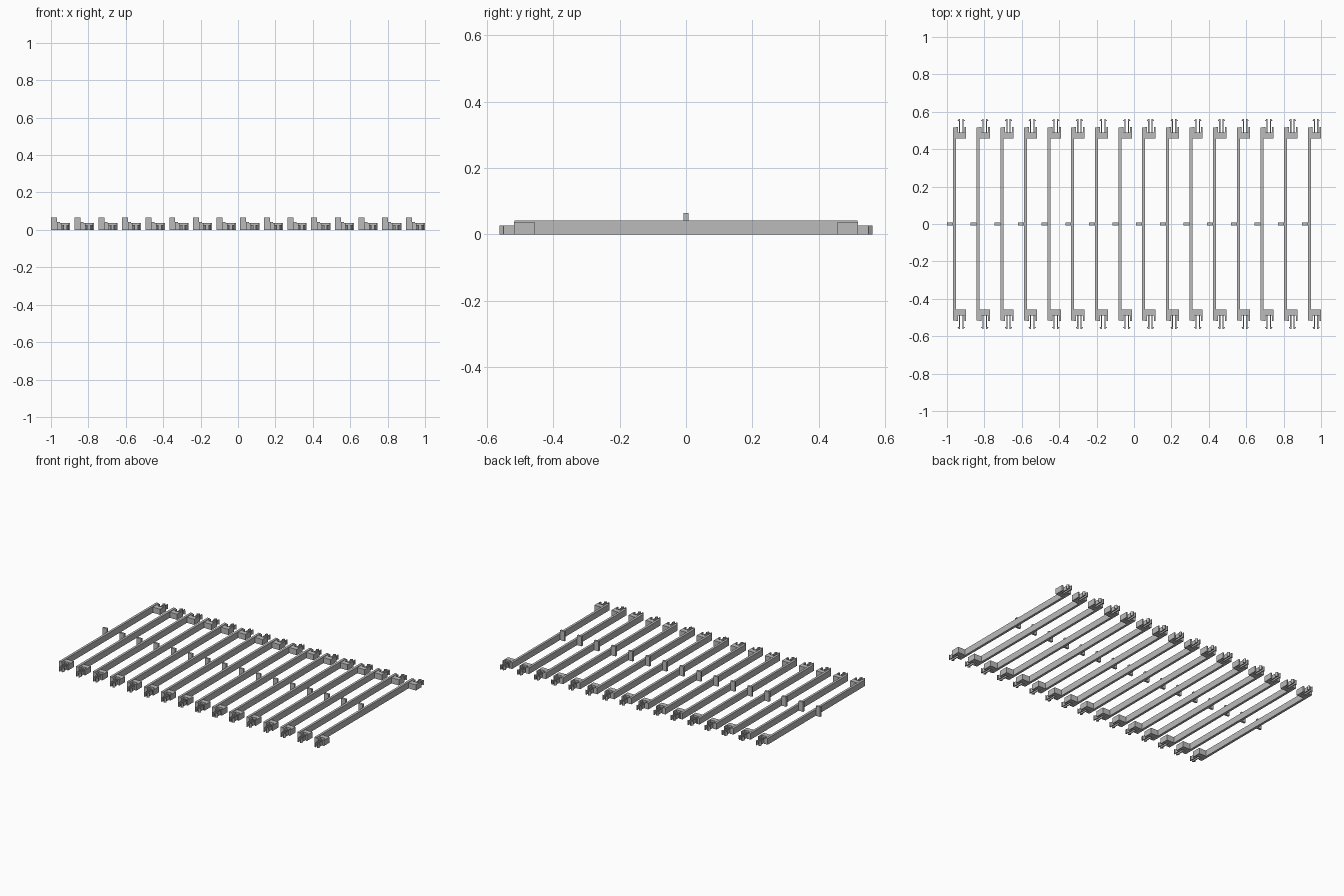
import bpy
import bmesh

if "Cube" in bpy.data.objects:
    bpy.data.objects.remove(bpy.data.objects["Cube"], do_unlink=True)

COUNT, PITCH = 16, 0.1265
GREY = (0.5, 0.5, 0.5, 1)

mat = bpy.data.materials.new("plain grey")
mat.use_nodes = True
mat.diffuse_color = GREY
mat.node_tree.nodes["Principled BSDF"].inputs["Base Color"].default_value = GREY


def extrude_outline(bm, outline, height):
    """Raise a flat outline from the ground to the given height."""
    face = bm.faces.new([bm.verts.new((x, y, 0)) for x, y in outline])
    top = bmesh.ops.extrude_face_region(bm, geom=[face])["geom"]
    verts = [g for g in top if isinstance(g, bmesh.types.BMVert)]
    bmesh.ops.translate(bm, vec=(0, 0, height), verts=verts)


def rectangle(x0, x1, y0, y1):
    return [(x0, y0), (x1, y0), (x1, y1), (x0, y1)]


def make_part(name, outlines, height, x):
    mesh = bpy.data.meshes.new(name)
    bm = bmesh.new()
    for outline in outlines:
        extrude_outline(bm, outline, height)
    bmesh.ops.recalc_face_normals(bm, faces=bm.faces)
    bm.to_mesh(mesh)
    bm.free()
    mesh.materials.append(mat)
    obj = bpy.data.objects.new(name, mesh)
    obj.location.x = x
    bpy.context.collection.objects.link(obj)


def both_ends(outline):
    return [[(x, y * s) for x, y in outline] for s in (1, -1)]


# Outlines of one slat, measured from its left edge
CLIP = 0.076
rail = [rectangle(0.032, 0.048, -0.517, 0.517)]
post = [rectangle(0, 0.032, -0.007, 0.007)]

# End block with a slot open to the outside
block = both_ends([(0.048, 0.457), (0.1025, 0.457), (0.1025, 0.518),
                   (CLIP + 0.018, 0.518), (CLIP + 0.018, 0.49),
                   (CLIP - 0.018, 0.49), (CLIP - 0.018, 0.518), (0.048, 0.518)])

# Pair of barbed prongs
prong = [(0.006, 0.49), (0.012, 0.49), (0.012, 0.55), (0.021, 0.55),
         (0.012, 0.562), (0.006, 0.562)]
prongs = []
for side in (1, -1):
    prongs += both_ends([(CLIP + side * x, y) for x, y in prong])

# Row of slats
for i in range(COUNT):
    x = -1 + i * PITCH
    make_part("rail", rail, 0.042, x)
    make_part("centre_post", post, 0.065, x)
    make_part("end_blocks", block, 0.038, x)
    make_part("clip_prongs", prongs, 0.027, x)
